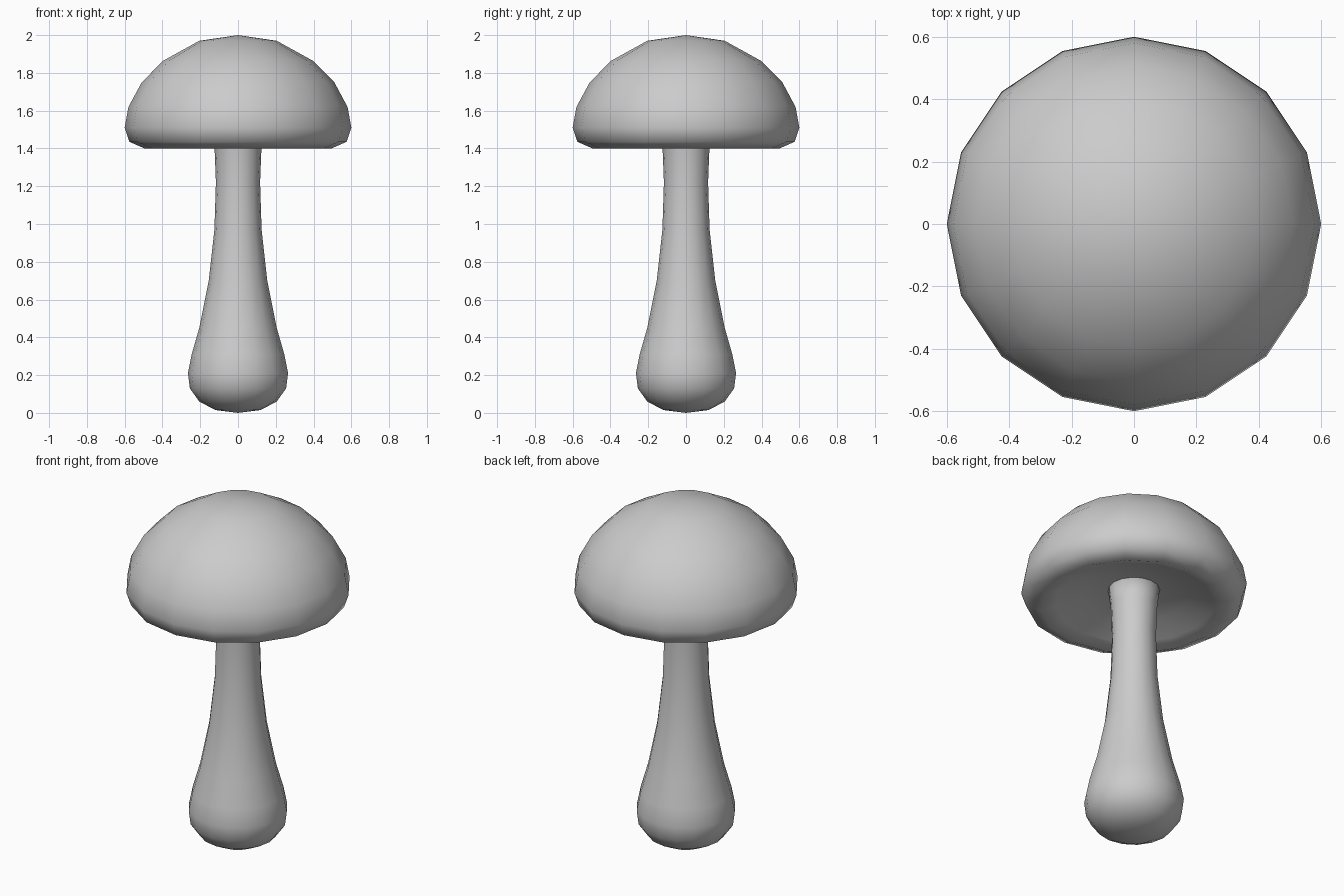
import bpy
import bmesh
from math import radians, tau, cos, sin

if "Cube" in bpy.data.objects:
    bpy.data.objects.remove(bpy.data.objects["Cube"])

SIDES = 16


def lathe(name, profile):
    """Revolve (radius, z) points about z; points of radius 0 become poles."""
    bm = bmesh.new()
    rings = []
    for r, z in profile:
        count = SIDES if r > 0 else 1
        rings.append([bm.verts.new((r * cos(tau * i / SIDES), r * sin(tau * i / SIDES), z))
                      for i in range(count)])
    for a, b in zip(rings, rings[1:]):
        for i in range(SIDES):
            j = (i + 1) % SIDES
            if len(a) == 1:
                bm.faces.new((a[0], b[i], b[j]))
            elif len(b) == 1:
                bm.faces.new((a[i], b[0], a[j]))
            else:
                bm.faces.new((a[i], b[i], b[j], a[j]))
    bmesh.ops.recalc_face_normals(bm, faces=bm.faces)
    for f in bm.faces:
        f.smooth = True
    mesh = bpy.data.meshes.new(name)
    bm.to_mesh(mesh)
    bm.free()
    obj = bpy.data.objects.new(name, mesh)
    bpy.context.collection.objects.link(obj)
    return obj


# Cap: dome, rolled rim and shallow hollow underside
lathe("cap", [
    (0, 2.0), (0.205, 1.97), (0.395, 1.865), (0.51, 1.75), (0.58, 1.62),
    (0.6, 1.51), (0.575, 1.435), (0.495, 1.4), (0.42, 1.425),
    (0.29, 1.475), (0.14, 1.5), (0, 1.505),
])

# Stem: bulbous foot, narrow waist, slight flare under the cap
lathe("stem", [
    (0, 0), (0.12, 0.015), (0.205, 0.06), (0.255, 0.13), (0.265, 0.21),
    (0.245, 0.31), (0.205, 0.45), (0.155, 0.7), (0.125, 0.97),
    (0.117, 1.22), (0.124, 1.4), (0.138, 1.5), (0, 1.52),
])
